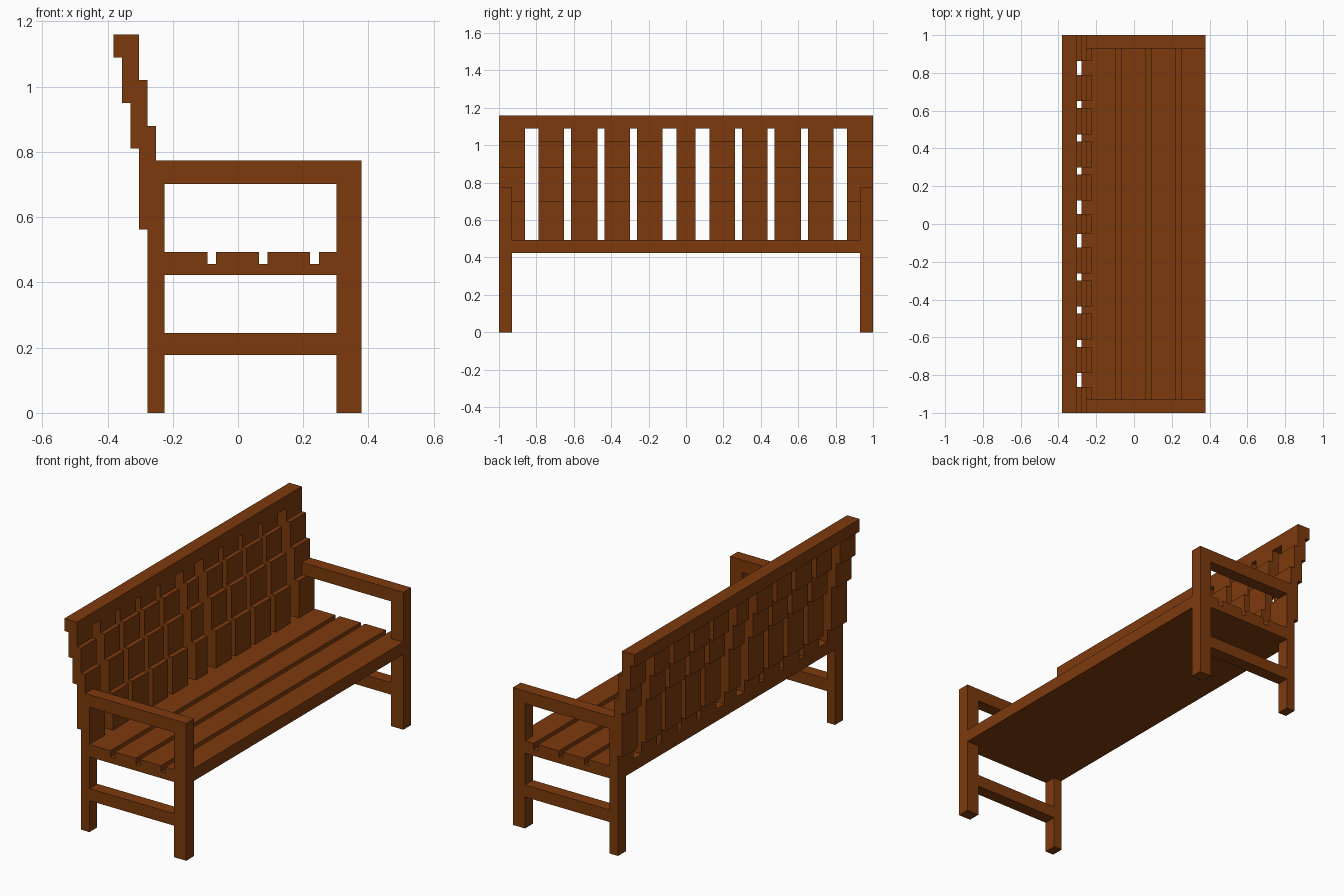
import bpy, bmesh

cube = bpy.data.objects.get("Cube")
if cube:
    bpy.data.objects.remove(cube, do_unlink=True)

# Single stained-wood colour
wood = bpy.data.materials.new("brown wood")
colour = (0.205, 0.042, 0.004, 1)
wood.diffuse_color = colour
wood.use_nodes = True
wood.node_tree.nodes["Principled BSDF"].inputs["Base Color"].default_value = colour


def extrude_profile(name, profile, y0, y1):
    """Extrude a side profile of (x, z) points along the bench's length."""
    bm = bmesh.new()
    face = bm.faces.new([bm.verts.new((x, y0, z)) for x, z in profile])
    side = bmesh.ops.extrude_face_region(bm, geom=[face])["geom"]
    moved = [v for v in side if isinstance(v, bmesh.types.BMVert)]
    bmesh.ops.translate(bm, verts=moved, vec=(0, y1 - y0, 0))
    bmesh.ops.recalc_face_normals(bm, faces=bm.faces)
    mesh = bpy.data.meshes.new(name)
    bm.to_mesh(mesh)
    bm.free()
    mesh.materials.append(wood)
    obj = bpy.data.objects.new(name, mesh)
    bpy.context.collection.objects.link(obj)
    return obj


def beam(name, x0, x1, z0, z1, y0, y1):
    return extrude_profile(name, [(x0, z0), (x1, z0), (x1, z1), (x0, z1)], y0, y1)


# Shared dimensions
END, INNER = 1.0, 0.93
BACK, BACK_IN = -0.277, -0.225
FRONT_IN, FRONT = 0.302, 0.378
SEAT_LOW, GROOVE, SEAT_TOP = 0.423, 0.457, 0.493
ARM_LOW, ARM_TOP = 0.702, 0.773


def grooved_profile(x0, x1):
    points = [(x0, SEAT_LOW), (x0, SEAT_TOP)]
    for a, b in ((-0.094, -0.067), (0.064, 0.09), (0.221, 0.248)):
        points += [(a, SEAT_TOP), (a, GROOVE), (b, GROOVE), (b, SEAT_TOP)]
    return points + [(x1, SEAT_TOP), (x1, SEAT_LOW)]


# Seat with plank grooves
extrude_profile("seat", grooved_profile(BACK, FRONT), -INNER, INNER)

# End frames
for side, s in (("left", 1), ("right", -1)):
    ys = sorted((s * INNER, s * END))
    beam("front_leg_" + side, FRONT_IN, FRONT, 0, ARM_LOW, *ys)
    beam("back_leg_" + side, BACK, BACK_IN, 0, SEAT_TOP, *ys)
    beam("armrest_" + side, -0.252, FRONT, ARM_LOW, ARM_TOP, *ys)
    beam("stretcher_" + side, BACK_IN, FRONT_IN, 0.177, 0.245, *ys)
    extrude_profile("seat_end_" + side, grooved_profile(BACK_IN, FRONT_IN), *ys)

# Stepped backrest slats: front edge upward, then back edge downward
steps = [
    (BACK_IN, SEAT_TOP), (BACK_IN, ARM_LOW), (-0.252, ARM_LOW), (-0.252, 0.88),
    (-0.278, 0.88), (-0.278, 1.02), (-0.303, 1.02), (-0.303, 1.09),
    (-0.355, 1.09), (-0.355, 0.95), (-0.329, 0.95), (-0.329, 0.81),
    (-0.303, 0.81), (-0.303, 0.562), (BACK, 0.562), (BACK, SEAT_TOP),
]
extrude_profile("back_slat_middle", steps, -0.052, 0.052)
slats = ((0.125, 0.262), (0.3, 0.436), (0.473, 0.615), (0.652, 0.789), (0.862, END))
for i, (a, b) in enumerate(slats, 1):
    extrude_profile(f"back_slat_left_{i}", steps, a, b)
    extrude_profile(f"back_slat_right_{i}", steps, -b, -a)

# Top rail of the backrest
beam("top_rail", -0.381, -0.303, 1.09, 1.16, -END, END)
